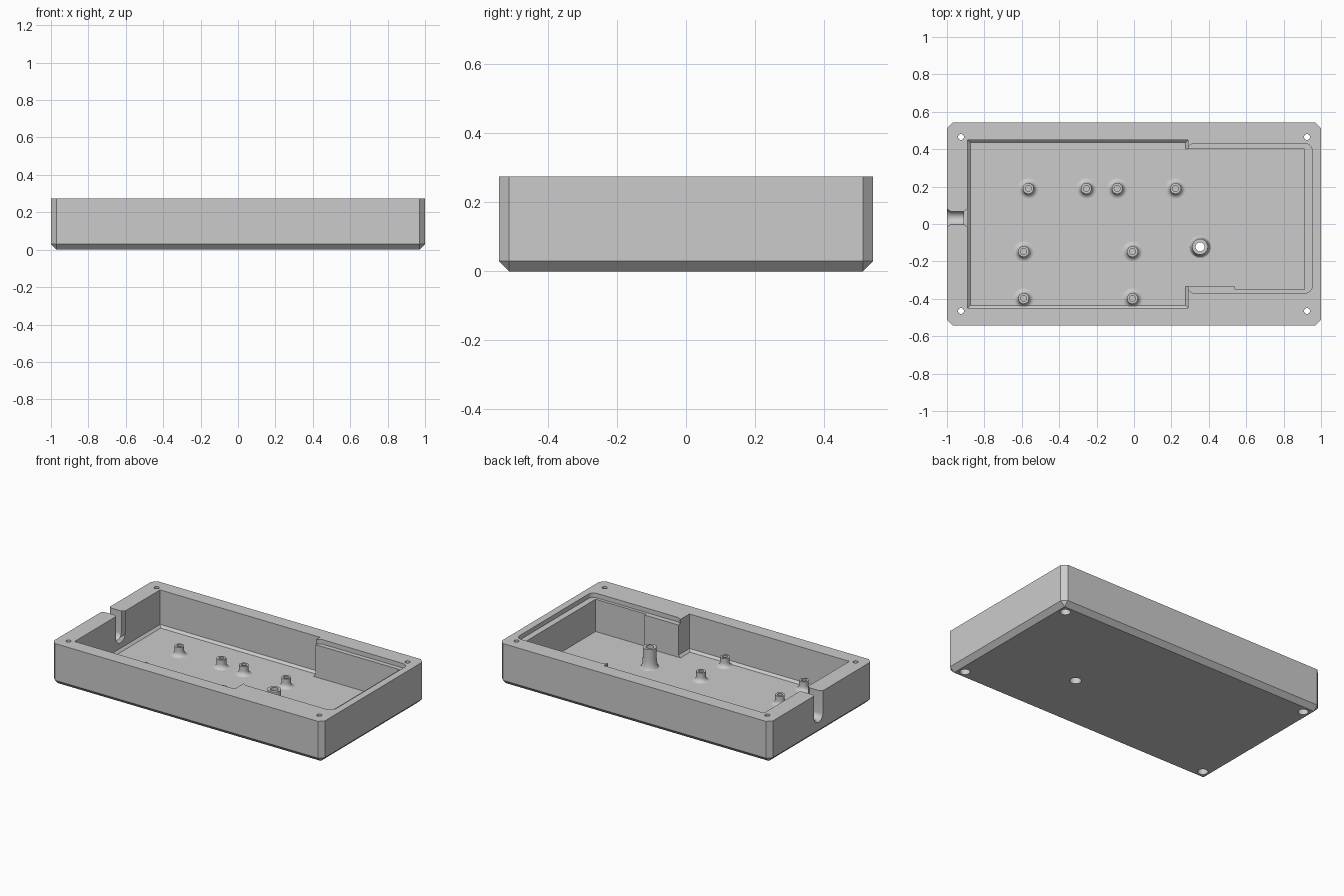
import bpy, bmesh
from math import sin, cos, pi, radians
from mathutils import Vector

cube = bpy.data.objects.get("Cube")
if cube:
    bpy.data.objects.remove(cube, do_unlink=True)

grey = bpy.data.materials.new("matte grey")
grey.use_nodes = True
grey.diffuse_color = (0.6, 0.6, 0.6, 1)
grey.node_tree.nodes["Principled BSDF"].inputs["Base Color"].default_value = (0.6, 0.6, 0.6, 1)

FLOOR, TOP = 0.03, 0.275


def make_object(name, bm):
    bmesh.ops.recalc_face_normals(bm, faces=bm.faces)
    mesh = bpy.data.meshes.new(name)
    bm.to_mesh(mesh)
    bm.free()
    mesh.materials.append(grey)
    obj = bpy.data.objects.new(name, mesh)
    bpy.context.collection.objects.link(obj)
    return obj


def hull(name, points):
    """Convex solid around the points, with flat areas merged."""
    bm = bmesh.new()
    for p in points:
        bm.verts.new(p)
    bmesh.ops.remove_doubles(bm, verts=bm.verts, dist=1e-5)
    bmesh.ops.convex_hull(bm, input=bm.verts)
    bmesh.ops.dissolve_limit(bm, angle_limit=radians(0.5), verts=bm.verts, edges=bm.edges)
    return make_object(name, bm)


def rect(x0, x1, y0, y1, z, r=0.0, steps=1):
    """Rectangle whose corners are cut (one step) or rounded (more steps)."""
    pts = []
    corners = [(x1 - r, y1 - r), (x0 + r, y1 - r), (x0 + r, y0 + r), (x1 - r, y0 + r)]
    for i, (cx, cy) in enumerate(corners):
        for s in range(steps + 1):
            a = pi / 2 * (i + s / steps)
            pts.append((cx + r * cos(a), cy + r * sin(a), z))
    return pts


def circle(x, y, z, r, n=32):
    return [(x + r * cos(2 * pi * i / n), y + r * sin(2 * pi * i / n), z) for i in range(n)]


def slot_ring(x, r, y=0.033, z=0.13):
    """U-shaped section of the cable slot, open at the top."""
    arc = [(x, y + r * cos(a), z + r * sin(a)) for a in [pi + pi * i / 16 for i in range(17)]]
    return arc + [(x, y - r, 0.32), (x, y + r, 0.32)]


def bore(name, x, y, r, z0, z1):
    return hull(name, circle(x, y, z0, r) + circle(x, y, z1, r))


# Case body: cut corners and a bevelled underside
case = hull("case_body",
            rect(-0.97, 0.97, -0.5125, 0.5125, 0)
            + rect(-1, 1, -0.5425, 0.5425, 0.03, 0.03)
            + rect(-1, 1, -0.5425, 0.5425, TOP, 0.03))

# Main pocket with a bevel along the floor, then the narrower side pocket
cutters = [
    hull("main_pocket_cutter",
         rect(-0.875, 0.275, -0.435, 0.435, FLOOR)
         + rect(-0.89, 0.29, -0.45, 0.45, FLOOR + 0.015)
         + rect(-0.89, 0.29, -0.45, 0.45, 0.32)),
    hull("side_pocket_cutter",
         rect(0.2, 0.912, -0.335, 0.4, FLOOR) + rect(0.2, 0.912, -0.335, 0.4, 0.33)),
    hull("side_step_cutter",
         rect(0.54, 0.912, -0.35, 0.2, FLOOR) + rect(0.54, 0.912, -0.35, 0.2, 0.34)),
    # Shallow rounded ledge around the side pocket
    hull("ledge_cutter",
         rect(0.285, 0.953, -0.37, 0.43, TOP - 0.03, 0.04, 8)
         + rect(0.285, 0.953, -0.37, 0.43, 0.35, 0.04, 8)),
    # Cable slot with flared mouths
    hull("slot_cutter", slot_ring(-1.1, 0.035) + slot_ring(-0.8, 0.035)),
    hull("slot_outer_flare_cutter", slot_ring(-1.02, 0.06) + slot_ring(-0.98, 0.034)),
    hull("slot_inner_flare_cutter", slot_ring(-0.91, 0.034) + slot_ring(-0.87, 0.06)),
    # Screw hole under the tall post
    bore("post_hole_cutter", 0.353, -0.122, 0.035, -0.1, 0.1),
]

# Corner screw holes with wide bores from below
for x in (-0.925, 0.925):
    for y in (-0.465, 0.465):
        cutters.append(bore("corner_hole_cutter", x, y, 0.016, -0.1, 0.4))
        cutters.append(bore("corner_bore_cutter", x, y, 0.031, -0.12, 0.1))

for c in cutters:
    mod = case.modifiers.new(c.name, 'BOOLEAN')
    mod.operation = 'DIFFERENCE'
    mod.solver = 'EXACT'
    mod.object = c
bpy.context.view_layer.update()
cut_mesh = bpy.data.meshes.new_from_object(
    case.evaluated_get(bpy.context.evaluated_depsgraph_get()))
case.modifiers.clear()
case.data = cut_mesh
for c in cutters:
    bpy.data.objects.remove(c, do_unlink=True)


def lathe(name, x, y, profile, closed=False, n=32):
    bm = bmesh.new()
    rings = [[bm.verts.new(p) for p in circle(x, y, z, r, n)] for r, z in profile]
    pairs = list(zip(rings, rings[1:])) + ([(rings[-1], rings[0])] if closed else [])
    for a, b in pairs:
        for i in range(n):
            j = (i + 1) % n
            bm.faces.new((a[i], a[j], b[j], b[i]))
    if not closed:
        bm.faces.new(rings[0])
        bm.faces.new(rings[-1])
    return make_object(name, bm)


def flare(neck, foot, rise, steps=6):
    """Concave foot curving up into the neck."""
    out = []
    for s in range(steps + 1):
        a = pi / 2 * s / steps
        out.append((foot - (foot - neck) * sin(a), FLOOR + rise * (1 - cos(a))))
    return out


# Short standoffs with blind screw holes
smooth = [case]
spots = [(-0.565, 0.19), (-0.255, 0.19), (-0.09, 0.19), (0.222, 0.19),
         (-0.59, -0.147), (-0.008, -0.147), (-0.59, -0.398), (-0.008, -0.398)]
for x, y in spots:
    profile = ([(0.055, FLOOR - 0.008)] + flare(0.029, 0.055, 0.03)
               + [(0.029, 0.09), (0.016, 0.09), (0.016, 0.045)])
    smooth.append(lathe("standoff", x, y, profile))

# Tall hollow post for the screw from below
profile = ([(0.035, FLOOR - 0.01), (0.06, FLOOR - 0.01)] + flare(0.042, 0.06, 0.07)
           + [(0.042, 0.165), (0.024, 0.165), (0.024, 0.1), (0.035, 0.1)])
smooth.append(lathe("tall_post", 0.353, -0.122, profile, closed=True))

bpy.ops.object.select_all(action='DESELECT')
for o in smooth:
    o.select_set(True)
bpy.context.view_layer.objects.active = case
bpy.ops.object.shade_smooth_by_angle(angle=radians(25))
